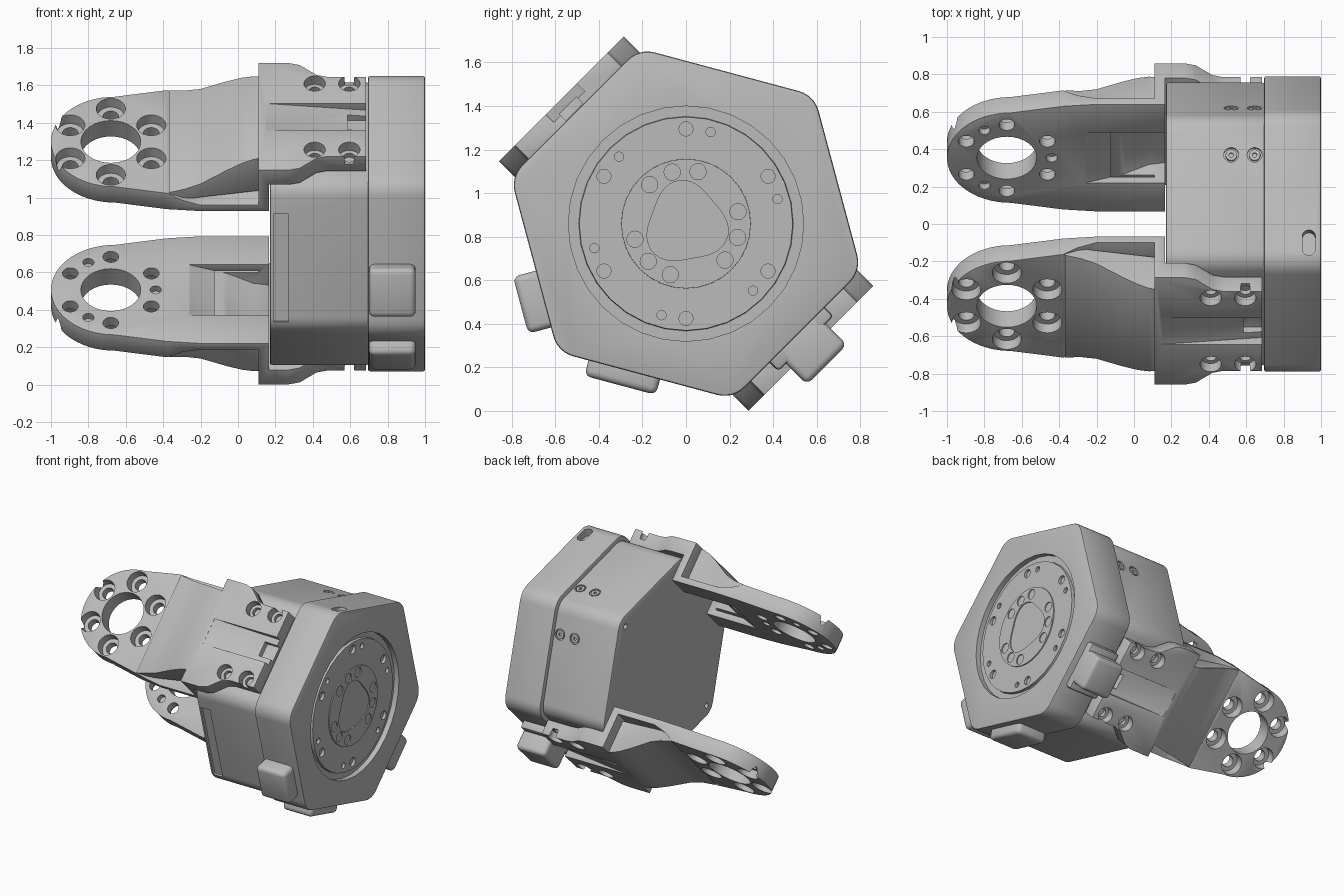
import bpy, bmesh, math
from math import cos, sin, pi, radians
from mathutils import Matrix

if "Cube" in bpy.data.objects:
    bpy.data.objects.remove(bpy.data.objects["Cube"])

grey = bpy.data.materials.new("machined_grey")
grey.use_nodes = True
COLOUR = (0.5, 0.5, 0.5, 1)
grey.diffuse_color = COLOUR
grey.node_tree.nodes["Principled BSDF"].inputs["Base Color"].default_value = COLOUR

MID = 0.86  # height of the main axis


def finish(name, bm, angle=0):
    """Turn a bmesh into an object; angle is the direction of local z around the main axis."""
    bmesh.ops.recalc_face_normals(bm, faces=bm.faces)
    me = bpy.data.meshes.new(name)
    bm.to_mesh(me)
    bm.free()
    me.materials.append(grey)
    ob = bpy.data.objects.new(name, me)
    bpy.context.collection.objects.link(ob)
    ob.location.z = MID
    ob.rotation_euler.x = radians(angle - 90)
    return ob


def prism(name, pts, lo, hi, axis, angle=90):
    """Extrude a 2D outline between lo and hi along an axis."""
    place = {"x": lambda a, b, c: (c, a, b),
             "y": lambda a, b, c: (a, c, b),
             "z": lambda a, b, c: (a, b, c)}[axis]
    bm = bmesh.new()
    low = [bm.verts.new(place(a, b, lo)) for a, b in pts]
    high = [bm.verts.new(place(a, b, hi)) for a, b in pts]
    bm.faces.new(low)
    bm.faces.new(high)
    n = len(pts)
    for i in range(n):
        j = (i + 1) % n
        bm.faces.new((low[i], low[j], high[j], high[i]))
    return finish(name, bm, angle)


def box(name, x0, x1, y0, y1, z0, z1, angle=90):
    return prism(name, [(x0, y0), (x1, y0), (x1, y1), (x0, y1)], z0, z1, "z", angle)


def pins(name, centres, r_low, r_high, lo, hi, axis="z", angle=90):
    """Several separate round pins in one mesh."""
    bm = bmesh.new()
    for a, b in centres:
        if axis == "z":
            m = Matrix.Translation((a, b, (lo + hi) / 2))
        else:
            m = Matrix.Translation(((lo + hi) / 2, a, b)) @ Matrix.Rotation(pi / 2, 4, "Y")
        bmesh.ops.create_cone(bm, cap_ends=True, segments=32, radius1=r_low,
                              radius2=r_high, depth=hi - lo, matrix=m)
    return finish(name, bm, angle)


def apply(ob, mod):
    bpy.context.view_layer.objects.active = ob
    bpy.ops.object.modifier_apply(modifier=mod.name)


def combine(ob, other, op="DIFFERENCE"):
    mod = ob.modifiers.new("combine", "BOOLEAN")
    mod.operation, mod.object, mod.solver = op, other, "EXACT"
    apply(ob, mod)
    bpy.data.objects.remove(other)


def bevel(ob, width, segments=2, limit=35):
    mod = ob.modifiers.new("bevel", "BEVEL")
    mod.width, mod.segments = width, segments
    mod.limit_method, mod.angle_limit = "ANGLE", radians(limit)
    apply(ob, mod)


def smooth(ob):
    bpy.ops.object.select_all(action="DESELECT")
    ob.select_set(True)
    bpy.context.view_layer.objects.active = ob
    bpy.ops.object.shade_smooth_by_angle(angle=radians(30))


def ring(radius, degrees, cx=0):
    return [(cx + radius * cos(radians(d)), radius * sin(radians(d))) for d in degrees]


def hexagon(apothem, r):
    """Hexagon with rounded corners, one corner at 45 degrees."""
    out = []
    for k in range(6):
        a = radians(45 + 60 * k)
        d = (apothem - r) / cos(pi / 6)
        for s in range(7):
            b = a + radians(-30 + 10 * s)
            out.append((d * cos(a) + r * cos(b), d * sin(a) + r * sin(b)))
    return out


# Main housing
housing = prism("housing", hexagon(0.69, 0.12), 0.17, 0.70, "x")
bevel(housing, 0.012)
combine(housing, box("groove", 0.19, 0.27, -0.36, 0.24, 0.67, 0.8, 195))
combine(housing, pins("corner_holes", ring(0.70, range(45, 400, 60)), 0.02, 0.02, 0.1, 0.21, "x"))
for face, offset in ((75, 0.198), (15, -0.18)):
    spots = [(0.52, offset), (0.645, offset)]
    combine(housing, pins("sink", spots, 0.04, 0.04, 0.675, 0.75, angle=face))
    screws = pins("housing_screws", spots, 0.032, 0.03, 0.66, 0.688, angle=face)
    combine(screws, pins("socket", spots, 0.012, 0.012, 0.675, 0.7, angle=face))
    smooth(screws)
smooth(housing)

# End cap with its round opening
cap = prism("end_cap", hexagon(0.722, 0.13), 0.695, 1.0, "x")
bevel(cap, 0.012)
combine(cap, pins("opening", [(0, 0)], 0.54, 0.54, 0.96, 1.1, "x"))
slot = [(0.935 + 0.035 * cos(a), -0.296 + math.copysign(0.035, sin(a)) + 0.035 * sin(a))
        for a in [radians(7.5 + 15 * i) for i in range(24)]]
combine(cap, prism("slot", slot, 0.66, 0.8, "z", 75))
smooth(cap)

# Output plate and rotor inside the opening
plate = pins("output_plate", [(0, 0)], 0.495, 0.49, 0.94, 0.982, "x")
bolts = ring(0.435, range(30, 390, 60))
combine(plate, pins("bolt_holes", bolts, 0.032, 0.032, 0.95, 1.1, "x"))
combine(plate, pins("dowel_holes", ring(0.435, range(15, 375, 60)), 0.021, 0.021, 0.95, 1.1, "x"))
smooth(plate)
rotor = pins("rotor", [(0, 0)], 0.30, 0.297, 0.95, 0.99, "x")
holes = ring(0.245, [c + d for c in (105, -15, 225) for d in (-28, 0, 28)])
combine(rotor, pins("rotor_holes", holes, 0.037, 0.037, 0.96, 1.1, "x"))
lobes = []
for i in range(48):
    a = 2 * pi * i / 48
    r = 0.18 + 0.02 * cos(3 * (a - radians(100)))
    lobes.append((r * cos(a), r * sin(a)))
combine(rotor, prism("rotor_pocket", lobes, 0.975, 1.1, "x"))
smooth(rotor)

# Connector covers standing out of the end cap
for name, face, y0, y1, top in (("front_cover", 195, -0.30, -0.03, 0.83),
                                ("bottom_cover", 255, -0.07, 0.27, 0.795),
                                ("rear_cover", 315, -0.13, 0.13, 0.915)):
    cover = box(name, 0.70, 0.95, y0, y1, 0.66, top, face)
    bevel(cover, 0.03, 3)
    smooth(cover)
foot = box("rear_cover_foot", 0.70, 0.95, -0.18, 0.18, 0.66, 0.78, 315)
bevel(foot, 0.02)
smooth(foot)

# Fork arms, side shape and plan shape
SIDE = [(-1.1, 0.50), (-1.1, 0.62), (-0.38, 0.62), (-0.30, 0.575), (-0.2, 0.545),
        (0.11, 0.545), (0.11, 0.81), (0.685, 0.81), (0.685, 0.70), (0.165, 0.70), (0.165, 0.50)]
EDGE = [(-0.38, 0.39), (-0.2, 0.405), (0.27, 0.405), (0.33, 0.39), (0.42, 0.315),
        (0.48, 0.30), (0.72, 0.30)]
RAMP = [(-0.37, 0.56), (-0.37, 0.622), (-0.28, 0.635), (-0.2, 0.66), (-0.06, 0.74),
        (0.02, 0.78), (0.08, 0.80), (0.14, 0.805), (0.14, 0.56)]
HUB = -0.68


def arm(name, angle):
    tip = ring(0.34, range(90, 271, 6), -0.66)
    plan = tip + [(x, -y) for x, y in EDGE] + EDGE[::-1]
    body = prism(name, SIDE, -0.5, 0.5, "y", angle)
    combine(body, prism("plan", plan, 0.3, 1.0, "z", angle), "INTERSECT")
    # Raised middle ramp, narrowing towards the pad
    ramp = prism("ramp", RAMP, -0.5, 0.5, "y", angle)
    taper = [(-0.5, 0.395), (-0.36, 0.385), (0.2, 0.295)]
    combine(ramp, prism("taper", taper + [(x, -y) for x, y in taper[::-1]], 0.3, 1.0, "z", angle),
            "INTERSECT")
    combine(body, ramp, "UNION")
    # Hollow on the inside and tapered slot on the pad
    hollow = [(-0.26, 0.48), (-0.26, 0.501), (-0.05, 0.57), (0.08, 0.64), (0.2, 0.66), (0.2, 0.48)]
    combine(body, prism("hollow", hollow, -0.19, 0.19, "y", angle))
    wedge = [(0.15, 0.809), (0.72, 0.755), (0.72, 0.9), (0.15, 0.9)]
    combine(body, prism("pad_slot", wedge, -0.1, 0.1, "y", angle))
    combine(body, box("pad_notch", 0.585, 0.72, -0.055, 0.055, 0.725, 0.9, angle))
    bevel(body, 0.01, 2, 40)
    # Bearing hole, bolt circle, locating holes and pad screws
    combine(body, pins("bearing_hole", [(HUB, 0)], 0.16, 0.16, 0.4, 0.7, angle=angle))
    bolt_circle = ring(0.25, range(30, 390, 60), HUB)
    combine(body, pins("bolts", bolt_circle, 0.042, 0.042, 0.4, 0.7, angle=angle))
    combine(body, pins("bores", bolt_circle, 0.072, 0.082, 0.56, 0.66, angle=angle))
    combine(body, pins("locators", ring(0.24, (0, 120, 240), HUB), 0.03, 0.03, 0.4, 0.54, angle=angle))
    pad = [(x, y) for x in (0.41, 0.595) for y in (-0.25, 0.25)]
    combine(body, pins("pad_bores", pad, 0.055, 0.06, 0.75, 0.9, angle=angle))
    combine(body, pins("pad_holes", pad, 0.033, 0.033, 0.72, 0.9, angle=angle))
    smooth(body)


arm("upper_arm", 135)
arm("lower_arm", 315)
